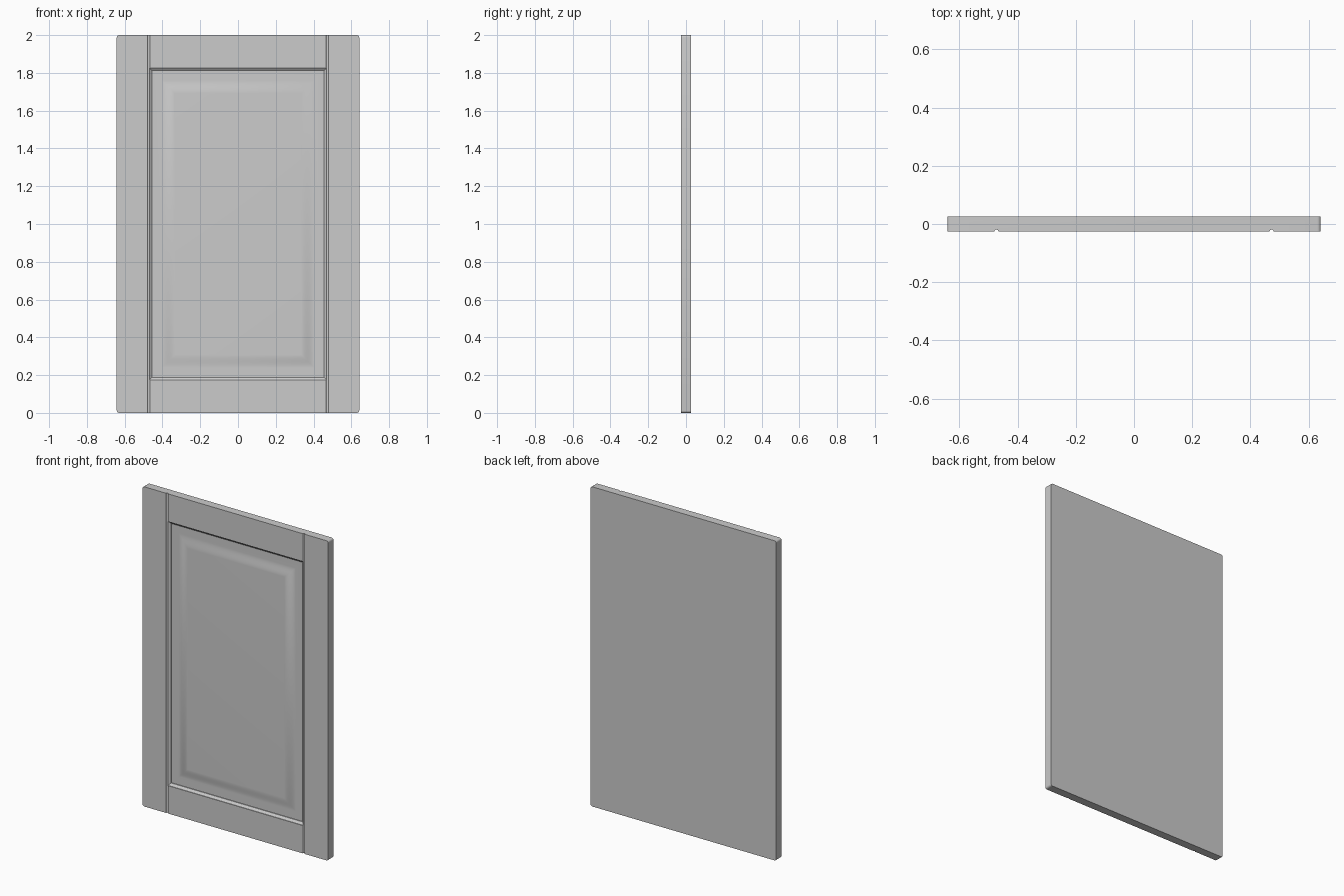
import bpy, bmesh, math
from mathutils import Matrix

if "Cube" in bpy.data.objects:
    bpy.data.objects.remove(bpy.data.objects["Cube"])

HALF_W, HEIGHT, HALF_T = 0.642, 2.0, 0.026


def make_object(name, bm):
    bmesh.ops.recalc_face_normals(bm, faces=bm.faces)
    mesh = bpy.data.meshes.new(name)
    bm.to_mesh(mesh)
    bm.free()
    obj = bpy.data.objects.new(name, mesh)
    bpy.context.collection.objects.link(obj)
    return obj


def cut(target, cutter):
    mod = target.modifiers.new("cut", 'BOOLEAN')
    mod.operation = 'DIFFERENCE'
    mod.solver = 'EXACT'
    mod.object = cutter
    bpy.context.view_layer.objects.active = target
    bpy.ops.object.modifier_apply(modifier=mod.name)
    bpy.data.objects.remove(cutter, do_unlink=True)


# Door slab with slightly rounded outer corners
bm = bmesh.new()
bmesh.ops.create_cube(bm, size=1, matrix=Matrix.Translation((0, 0, HEIGHT / 2))
                      @ Matrix.Diagonal((2 * HALF_W, 2 * HALF_T, HEIGHT, 1)))
corners = [e for e in bm.edges if abs(e.verts[0].co.y - e.verts[1].co.y) > 0.01]
bmesh.ops.bevel(bm, geom=corners, offset=0.012, segments=4, profile=0.5, affect='EDGES')
door = make_object("cabinet_door", bm)

# Recess around the raised panel: (inset, depth) profile, lofted as nested rectangles
profile = [(0, -0.06), (0, -0.022), (0.014, -0.011), (0.014, -0.006)]
STEPS = 14
for i in range(STEPS + 1):
    t = i / STEPS
    profile.append((0.064 + 0.07 * t, -0.006 - 0.014 * t * t * (3 - 2 * t)))
bm = bmesh.new()
rings = []
for inset, y in profile:
    hx, hz = 0.469 - inset, 0.826 - inset
    rings.append([bm.verts.new((sx * hx, y, 1.0 + sz * hz))
                  for sx, sz in ((-1, -1), (1, -1), (1, 1), (-1, 1))])
for a, b in zip(rings, rings[1:]):
    for i in range(4):
        j = (i + 1) % 4
        bm.faces.new((a[i], a[j], b[j], b[i]))
bm.faces.new(rings[0])
bm.faces.new(rings[-1])
cut(door, make_object("panel_recess", bm))

# Round-bottomed joint grooves between stiles and rails
for side in (-1, 1):
    bm = bmesh.new()
    bmesh.ops.create_cone(bm, cap_ends=True, segments=24, radius1=0.0065, radius2=0.0065,
                          depth=HEIGHT + 0.2,
                          matrix=Matrix.Translation((side * 0.473, -HALF_T + 0.0003, HEIGHT / 2)))
    cut(door, make_object("joint_groove", bm))

# Smooth the coves, keep the crisp edges
bpy.ops.object.select_all(action='DESELECT')
door.select_set(True)
bpy.context.view_layer.objects.active = door
bpy.ops.object.shade_smooth_by_angle(angle=math.radians(24))
